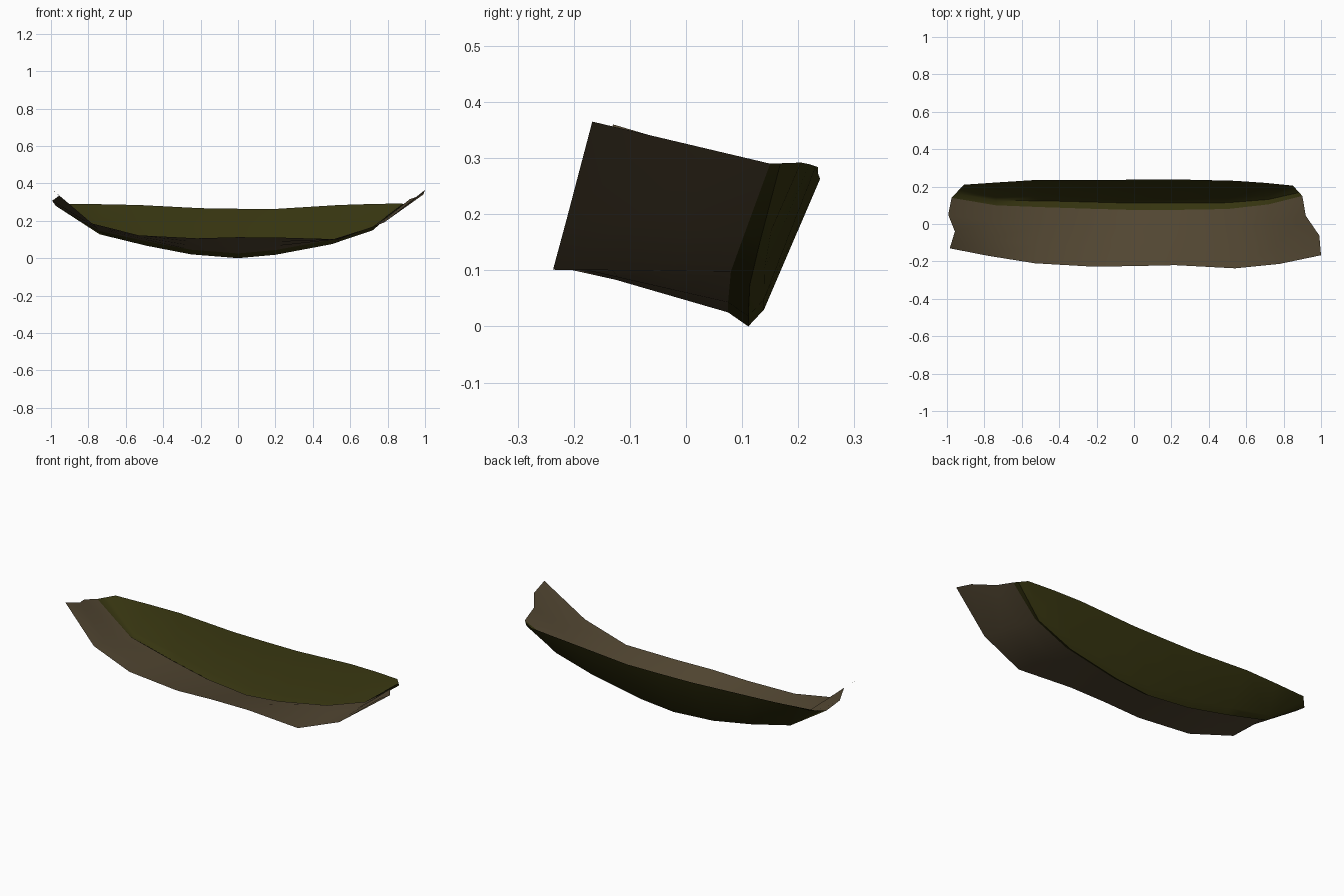
import bpy, math
from mathutils import Vector as V

if "Cube" in bpy.data.objects:
    bpy.data.objects.remove(bpy.data.objects["Cube"])


def material(name, rgb):
    m = bpy.data.materials.new(name)
    m.diffuse_color = (*rgb, 1)
    m.use_nodes = True
    m.node_tree.nodes["Principled BSDF"].inputs["Base Color"].default_value = m.diffuse_color
    return m


bark = material("bark brown", (0.090, 0.066, 0.034))
moss = material("dark olive", (0.036, 0.034, 0.005))

# Guide curves running along x: front rim, seam, top rim of the back wall
front = [V(p) for p in (
    (-.985, -.13, .36), (-.78, -.17, .185), (-.53, -.21, .122),
    (-.22, -.228, .106), (0, -.225, .112), (.22, -.22, .11),
    (.54, -.237, .101), (.78, -.213, .19), (1, -.167, .365))]
seam = [V(p) for p in (
    (-.975, .14, .28), (-.74, .10, .145), (-.49, .09, .09),
    (-.25, .082, .045), (0, .075, .025), (.2, .075, .043),
    (.5, .08, .098), (.72, .105, .167), (.9, .15, .29))]
top = [V(p) for p in (
    (-.91, .21, .29), (-.72, .223, .288), (-.53, .235, .284),
    (-.2, .235, .267), (0, .237, .264), (.2, .239, .263),
    (.54, .231, .284), (.7, .22, .289), (.85, .205, .292))]
n = len(front)


def sheet(name, rows, mat):
    """Loft a sheet through rows of points."""
    verts = [p for row in rows for p in row]
    faces = [(r * n + i, r * n + i + 1, (r + 1) * n + i + 1, (r + 1) * n + i)
             for r in range(len(rows) - 1) for i in range(n - 1)]
    me = bpy.data.meshes.new(name)
    me.from_pydata(verts, [], faces)
    me.materials.append(mat)
    ob = bpy.data.objects.new(name, me)
    bpy.context.collection.objects.link(ob)
    bpy.ops.object.select_all(action='DESELECT')
    ob.select_set(True)
    bpy.context.view_layer.objects.active = ob
    bpy.ops.object.shade_smooth_by_angle(angle=math.radians(40))
    return ob


# Curved floor with ragged ends
def between(t, jag):
    row = [a.lerp(b, t) for a, b in zip(front, seam)]
    for i in (0, n - 1):
        row[i].x += jag
    return row


sheet("curved_floor", [front, between(1 / 3, .024), between(2 / 3, -.015), seam], bark)

# Back wall with a rounded foot that fades out at both ends
foot, heel = [], []
for i, (s, t) in enumerate(zip(seam, top)):
    if i in (0, n - 1):
        foot.append(s.lerp(t, 1 / 3))
        heel.append(s.lerp(t, 2 / 3))
    else:
        k = 1 - s.x ** 4
        foot.append(s + V((0, .036, -.025)) * k)
        heel.append(s + V((0, .064, .005)) * k)
sheet("back_wall", [seam, foot, heel, top], moss)
